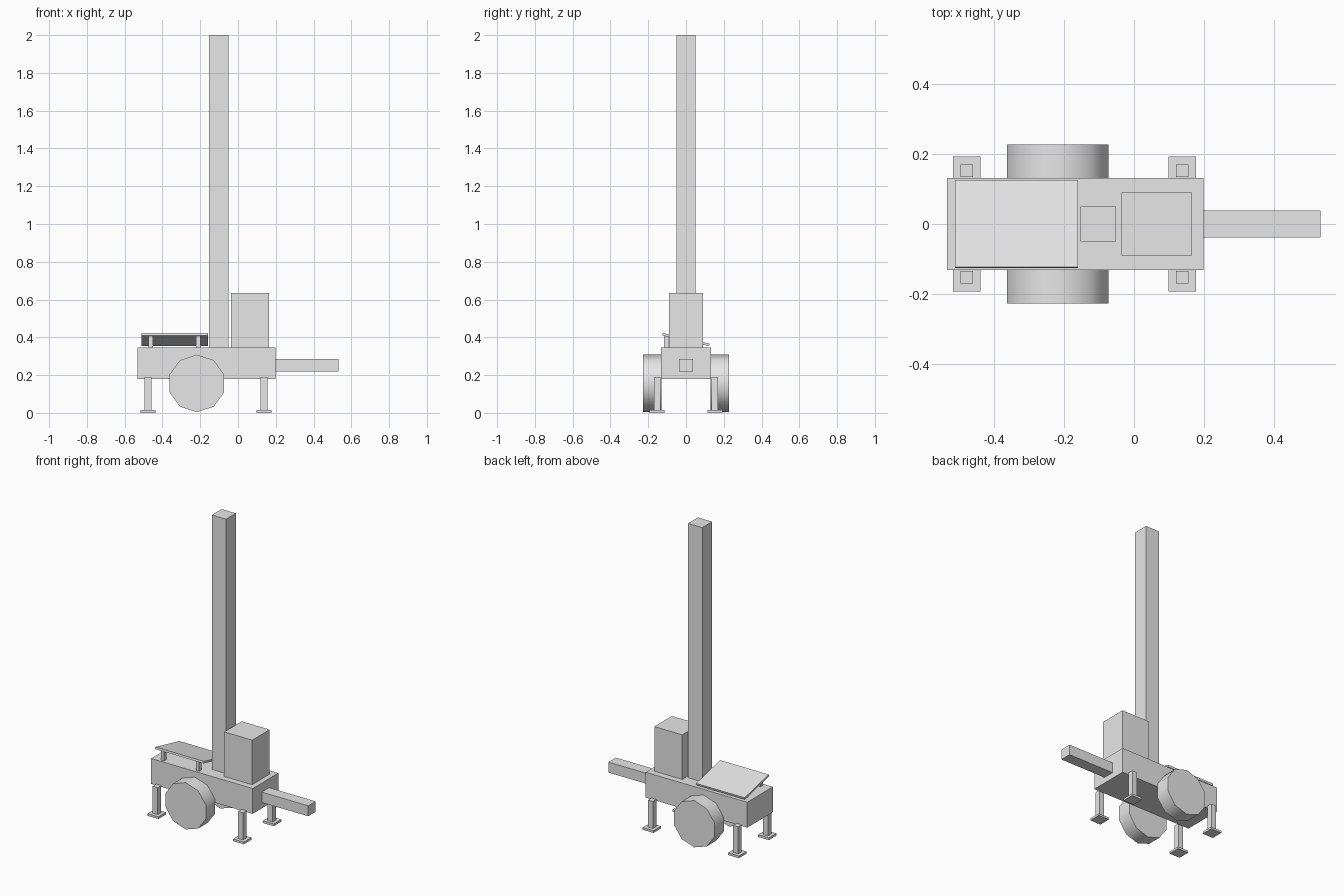
import bpy
import math

cube = bpy.data.objects.get("Cube")
if cube:
    bpy.data.objects.remove(cube, do_unlink=True)

GREY = (0.8, 0.8, 0.8, 1.0)
grey = bpy.data.materials.new("plain_grey")
grey.use_nodes = True
grey.diffuse_color = GREY
for node in grey.node_tree.nodes:
    if node.type == 'BSDF_PRINCIPLED':
        node.inputs["Base Color"].default_value = GREY


def box(name, centre, size, tilt=0.0):
    """Block with applied size, optionally tilted about x."""
    bpy.ops.mesh.primitive_cube_add(size=1, location=centre)
    ob = bpy.context.object
    ob.name = name
    ob.scale = size
    bpy.ops.object.transform_apply(location=False, rotation=False, scale=True)
    ob.rotation_euler.x = tilt
    ob.data.materials.append(grey)
    return ob


def block(name, x0, x1, width, z0, z1, y=0.0):
    """Block given by its x and z limits, its width and its middle in y."""
    return box(name, ((x0 + x1) / 2, y, (z0 + z1) / 2), (x1 - x0, width, z1 - z0))


# Trailer body, drawbar, mast and equipment cabinet
block("trailer_body", -0.533, 0.198, 0.263, 0.18, 0.345)
block("drawbar", 0.198, 0.532, 0.076, 0.218, 0.286)
block("mast", -0.153, -0.051, 0.101, 0.345, 2.0)
block("cabinet", -0.036, 0.165, 0.18, 0.345, 0.635)

# Tilted panel on two short posts
box("panel", (-0.335, 0, 0.388), (0.35, 0.254, 0.013), -math.radians(12.8))
for side, x in (("right", -0.462), ("left", -0.21)):
    block("panel_post_" + side, x - 0.012, x + 0.012, 0.025, 0.345, 0.4155, -0.104)

for side, s in (("front", -1), ("back", 1)):
    # Ten-sided wheel with smooth tread and a point at the top
    bpy.ops.mesh.primitive_cylinder_add(
        vertices=10, radius=0.152, depth=0.097,
        location=(-0.218, s * 0.178, 0.156), rotation=(math.pi / 2, 0, 0))
    wheel = bpy.context.object
    wheel.name = "wheel_" + side
    wheel.data.materials.append(grey)
    bpy.ops.object.shade_smooth_by_angle(angle=math.radians(45))

    # Stabiliser legs with foot pads
    for end, x in (("right", -0.477), ("left", 0.138)):
        tag = side + "_" + end
        block("leg_" + tag, x - 0.018, x + 0.018, 0.036, 0.01, 0.19, s * 0.152)
        block("foot_pad_" + tag, x - 0.039, x + 0.039, 0.078, 0.0, 0.014, s * 0.154)
